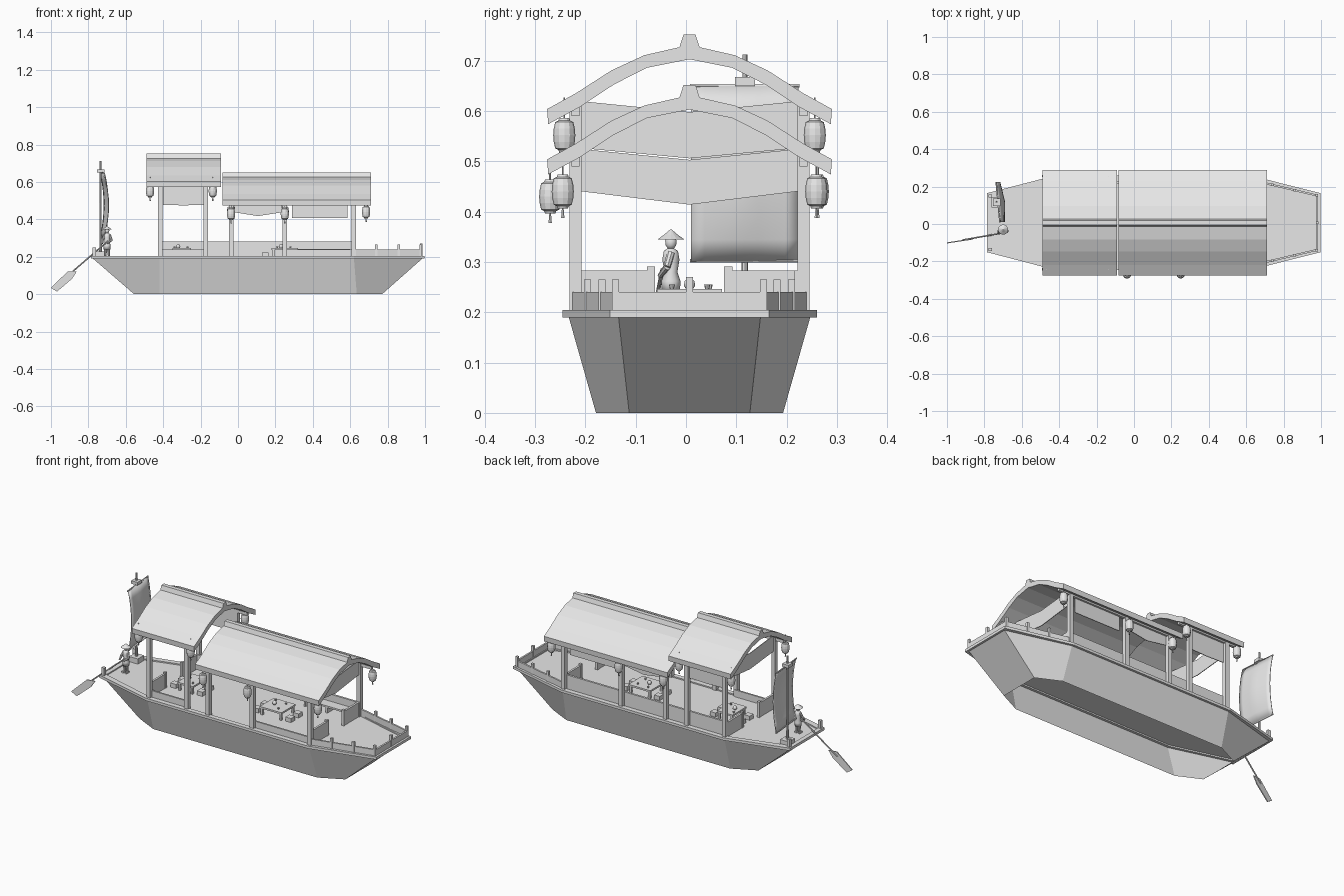
import bpy, bmesh, math
from mathutils import Vector, Matrix

if "Cube" in bpy.data.objects:
    bpy.data.objects.remove(bpy.data.objects["Cube"])

CY = 0.007                      # centre line of the boat
grey = bpy.data.materials.new("plain grey")
grey.diffuse_color = (0.8, 0.8, 0.8, 1)
grey.use_nodes = True
grey.node_tree.nodes["Principled BSDF"].inputs["Base Color"].default_value = grey.diffuse_color


def mesh(name, verts, faces, smooth=False):
    me = bpy.data.meshes.new(name)
    me.from_pydata([tuple(v) for v in verts], [], faces)
    bm = bmesh.new()
    bm.from_mesh(me)
    bmesh.ops.recalc_face_normals(bm, faces=bm.faces)
    bm.to_mesh(me)
    bm.free()
    me.materials.append(grey)
    for p in me.polygons:
        p.use_smooth = smooth
    ob = bpy.data.objects.new(name, me)
    bpy.context.collection.objects.link(ob)
    return ob


def loft(name, rings, close=False, caps=True, smooth=False):
    n, m = len(rings[0]), len(rings)
    verts = [v for r in rings for v in r]
    faces = [(i * n + j, i * n + (j + 1) % n, (i + 1) % m * n + (j + 1) % n, (i + 1) % m * n + j)
             for i in range(m if close else m - 1) for j in range(n)]
    if caps and not close:
        faces += [tuple(range(n)), tuple(range((m - 1) * n, m * n))]
    return mesh(name, verts, faces, smooth)


def box(name, x0, x1, y0, y1, z0, z1):
    return loft(name, [[(x0, y0, z), (x1, y0, z), (x1, y1, z), (x0, y1, z)] for z in (z0, z1)])


def rail(name, a, b, w, z0, z1):
    a, b = Vector(a), Vector(b)
    d = (b - a).normalized()
    o = Vector((-d.y, d.x)) * w / 2
    return loft(name, [[(p.x, p.y, z) for p in (a + o, b + o, b - o, a - o)] for z in (z0, z1)])


def lathe(name, x, y, profile, n=10, smooth=False):
    return loft(name, [[(x + r * math.cos(2 * math.pi * k / n), y + r * math.sin(2 * math.pi * k / n), z)
                        for k in range(n)] for r, z in profile], smooth=smooth)


def rod(name, a, b, r0, r1, n=8):
    a, b = Vector(a), Vector(b)
    q = (b - a).to_track_quat('Z', 'Y')
    return loft(name, [[p + q @ Vector((r * math.cos(2 * math.pi * k / n), r * math.sin(2 * math.pi * k / n), 0))
                        for k in range(n)] for p, r in ((a, r0), (b, r1))])


def outline(xs, x0, x1, xb, he, hw, z):
    half = [(xs, he), (x0, hw), (x1, hw), (xb, he)]
    return [(x, CY - w, z) for x, w in half] + [(x, CY + w, z) for x, w in reversed(half)]


# hull shell (open below), rim and deck
loft("hull", [outline(-.555, -.42, .635, .77, .12, .186, 0),
              outline(-.775, -.42, .62, .985, .141, .24, .19)], caps=False)
outer, inner = (-.785, -.42, .62, .997, .158, .253), (-.76, -.42, .62, .97, .13, .225)
loft("rim", [outline(*outer, .19), outline(*outer, .205), outline(*inner, .205), outline(*inner, .19)], close=True)
mesh("deck", outline(*inner, .198), [tuple(range(8))])

# bow rails with short posts, stern posts
for s in (-1, 1):
    rail("bow_side_rail", (.63, CY + s * .228), (.98, CY + s * .145), .01, .204, .24)
    for x, w in ((.74, .203), (.86, .174), (.978, .147)):
        box("bow_post", x - .007, x + .007, CY + s * w - .007, CY + s * w + .007, .204, .265)
    box("stern_post", -.777, -.76, CY + s * .143 - .008, CY + s * .143 + .008, .2, .25)
rail("bow_rail", (.98, CY - .145), (.98, CY + .145), .01, .204, .24)
box("bow_middle_post", .973, .987, CY - .007, CY + .007, .204, .27)


# arched roofs with ridge cap
def roof(x0, x1, dz):
    top = [(.283, .604), (.225, .636), (.155, .681), (.09, .711), (.02, .727), (.012, .752)]
    low = [(.281, .574), (.22, .607), (.15, .653), (.085, .686), (0, .703)]
    prof = [(-y, z) for y, z in top] + top[::-1] + low + [(-y, z) for y, z in low[-2::-1]]
    loft("roof", [[(x, CY + y, z + dz) for y, z in prof] for x in (x0, x1)])


roof(-.49, -.09, 0)
roof(-.083, .712, -.1)

# posts and eave beams
for xs, top, beam in (((-.415, -.172), .62, (-.48, -.1)), ((-.035, .25, .62), .52, (-.075, .7))):
    for s in (-1, 1):
        for x in xs:
            yc = CY + s * .227
            box("roof_post", x - .012, x + .012, yc - .012, yc + .012, .2, top)
        box("eave_beam", *beam, CY + s * .227 - .008, CY + s * .227 + .008, top - .03, top - .01)


# sagging cloth between two points
def drape(name, a, b, z_top, z_low, sag_top, sag_low, n=10):
    a, b = Vector(a), Vector(b)
    d = (b - a).normalized()
    o = Vector((-d.y, d.x)) * .002
    rings = []
    for i in range(n + 1):
        t = i / n
        p, k = a.lerp(b, t), 1 - abs(2 * t - 1)
        zt, zl = z_top - sag_top * k, z_low - sag_low * k
        rings.append([(p.x + o.x, p.y + o.y, zt), (p.x - o.x, p.y - o.y, zt),
                      (p.x - o.x, p.y - o.y, zl), (p.x + o.x, p.y + o.y, zl)])
    loft(name, rings)


drape("stern_valance", (-.415, CY - .22), (-.415, CY + .22), .62, .527, .022, .021)
drape("bow_valance", (.62, CY - .22), (.62, CY + .22), .525, .441, .022, .027)
drape("side_curtain", (-.4, CY + .222), (-.185, CY + .222), .6, .478, 0, .003)
drape("side_curtain", (-.02, CY + .222), (.235, CY + .222), .5, .438, 0, .02)
drape("side_curtain", (.29, CY + .222), (.585, CY + .222), .5, .407, 0, 0)

# low walls around the cabin
box("back_wall", -.42, .63, CY + .208, CY + .22, .2, .283)
for x0, x1 in ((-.42, -.17), (.25, .62)):
    box("front_wall", x0, x1, CY - .22, CY - .21, .2, .24)
for x in (-.42, .62):
    for s in (-1, 1):
        rail("end_wall", (x, CY + s * .08), (x, CY + s * .215), .012, .2, .283)
        box("gate_post", x - .008, x + .008, CY + s * .077 - .008, CY + s * .077 + .008, .2, .291)

# benches, tables, stools and tea things
box("bench_seat", .3, .6, CY + .15, CY + .208, .232, .242)
for x in (.31, .45, .58):
    box("bench_leg", x, x + .012, CY + .155, CY + .205, .198, .232)
for x, w in ((.25, .07), (-.3, .05)):
    box("table_top", x - w, x + w, CY - .065, CY + .065, .236, .246)
    for sx in (-1, 1):
        for sy in (-1, 1):
            cx, cy = x + sx * (w - .01), CY + sy * .055
            box("table_leg", cx - .006, cx + .006, cy - .006, cy + .006, .198, .236)
            cx, cy = x + sx * (w + .035), CY + sy * .035
            box("stool", cx - .018, cx + .018, cy - .018, cy + .018, .198, .222)
    lathe("teapot", x - .02, CY, [(.007, .246), (.012, .253), (.01, .262), (.003, .268)], 10, True)
    for dx, dy in ((.03, .035), (.03, -.035), (-.04, .04)):
        lathe("cup", x + dx, CY + dy, [(.004, .246), (.006, .255)], 8)


# hanging lanterns
def lantern(x, y, z):
    prof = [(.010, -.034), (.012, -.029), (.018, -.026), (.021, -.013), (.022, 0), (.021, .013),
            (.018, .026), (.012, .029), (.010, .034)]
    lathe("lantern", x, y, [(r, z + h) for r, h in prof], 12)
    lathe("lantern_cord", x, y, [(.002, z + .034), (.002, z + .075)], 5)
    lathe("lantern_tassel", x, y, [(.004, z - .053), (.002, z - .034)], 6)


for s in (-1, 1):
    for x in (-.47, -.135):
        lantern(x, CY + s * .249, .552)
    lantern(.685, CY + s * .252, .44)
    for x in (-.037, .25):
        lantern(x, -.27 if s < 0 else .262, .43 if s < 0 else .44)

# mast and billowing sail
MX, MY = -.735, .117
box("mast_base", MX - .028, MX + .028, MY - .028, MY + .028, .198, .228)
rod("mast", (MX, MY, .2), (MX, MY, .712), .007, .005)
box("mast_cap", MX - .02, MX + .02, MY - .02, MY + .02, .65, .668)
N = 8
sail = []
for i in range(N + 1):
    for j in range(N + 1):
        u, v = j / N, i / N
        belly = .034 * (1 - (2 * v - 1) ** 2) * (1 - .4 * abs(2 * u - 1))
        sail.append((MX + .008 + belly - .012 * (2 * u - 1), .01 + .213 * u, .302 + v * (.345 + .005 * u)))
ob = mesh("sail", sail, [(i * (N + 1) + j, i * (N + 1) + j + 1, (i + 1) * (N + 1) + j + 1, (i + 1) * (N + 1) + j)
                         for i in range(N) for j in range(N)], True)
ob.modifiers.new("thickness", 'SOLIDIFY').thickness = .004
for z in (.302, .65):
    rod("sail_yard", (MX + .018, .008, z), (MX - .002, .225, z), .004, .004, 6)

# boatman with straw hat
PX, PY = -.7, -.03
lathe("boatman_robe", PX, PY, [(.018, .24), (.019, .262), (.013, .28), (.017, .305), (.014, .322), (.005, .328)], 12, True)
lathe("boatman_head", PX, PY, [(.005, .325), (.011, .333), (.012, .342), (.008, .352)], 10, True)
lathe("straw_hat", PX, PY, [(.027, .345), (.013, .355), (.001, .365)], 14)
for s in (-1, 1):
    rod("boatman_leg", (PX + s * .009, PY, .206), (PX + s * .008, PY, .25), .006, .009)
    box("boatman_foot", PX + s * .01 - .006, PX + s * .01 + .006, PY - .016, PY + .008, .198, .207)
    elbow = (PX + s * .024, PY - .008, .29)
    rod("boatman_upper_arm", (PX + s * .012, PY, .318), elbow, .008, .007)
    rod("boatman_forearm", elbow, (PX - .012 + s * .014, PY - .022, .272), .007, .005)

# oar with flat blade
rod("oar_shaft", (-.695, -.047, .285), (-.915, -.085, .095), .004, .004)
blade = [(-.91, .122), (-.995, .04), (-1, .034), (-.968, .014), (-.888, .082), (-.862, .122)]
loft("oar_blade", [[(x, y - (x + .9) * -.15, z) for x, z in blade] for y in (-.083, -.089)])
